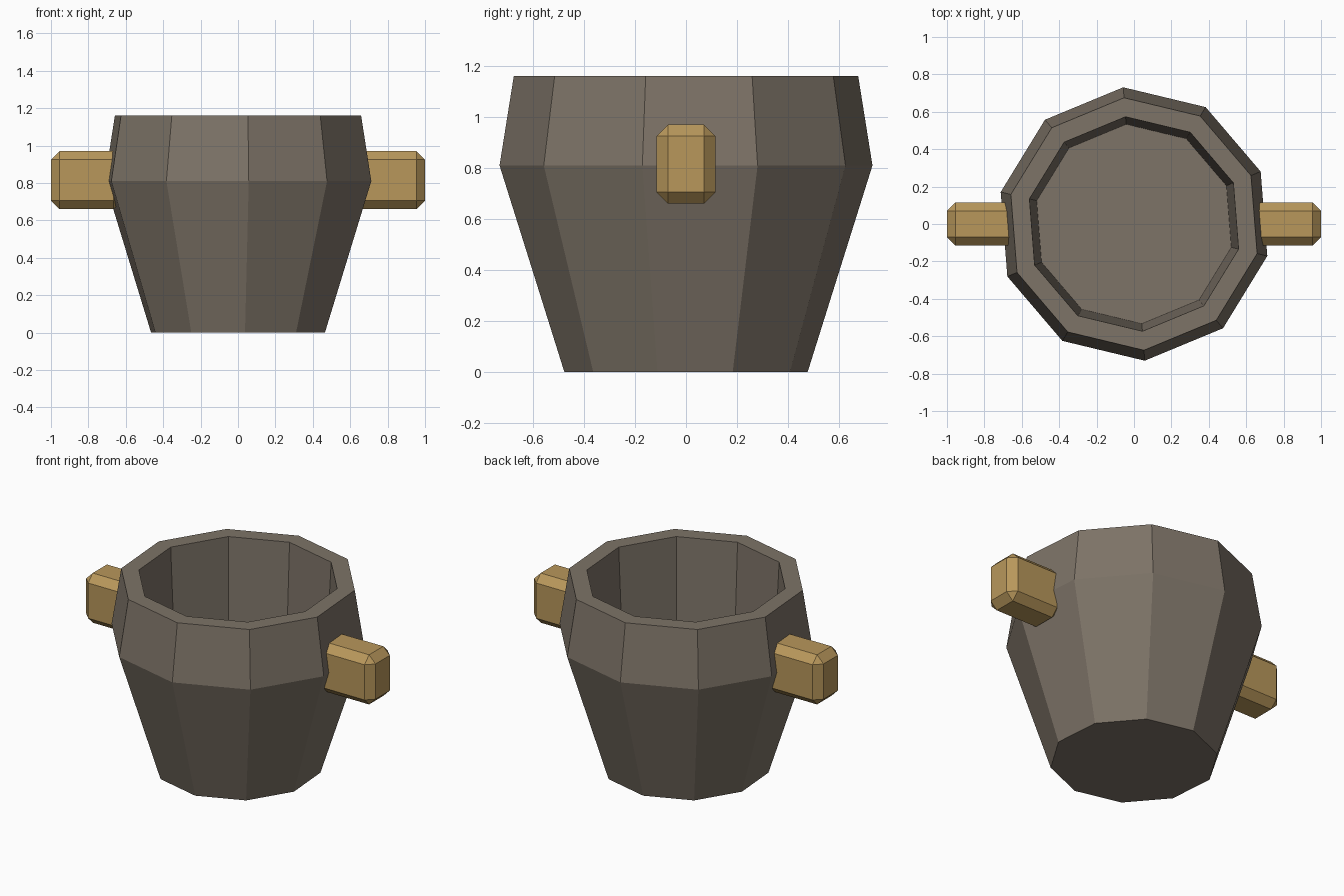
import bpy, bmesh, math

if "Cube" in bpy.data.objects:
    bpy.data.objects.remove(bpy.data.objects["Cube"])

SIDES = 10
TURN = math.radians(-13.5)


def material(name, rgb):
    m = bpy.data.materials.new(name)
    m.diffuse_color = (*rgb, 1)
    m.use_nodes = True
    m.node_tree.nodes["Principled BSDF"].inputs["Base Color"].default_value = m.diffuse_color
    return m


def add_object(name, bm, mat):
    bmesh.ops.recalc_face_normals(bm, faces=bm.faces)
    mesh = bpy.data.meshes.new(name)
    bm.to_mesh(mesh)
    bm.free()
    mesh.materials.append(mat)
    ob = bpy.data.objects.new(name, mesh)
    bpy.context.collection.objects.link(ob)
    return ob


stone = material("dark stone", (0.205, 0.172, 0.136))
brass = material("brass", (0.48, 0.31, 0.105))

# Pot: ten-sided profile (radius, height) from the base, over the rim, to the inner floor
profile = [(0.478, 0), (0.733, 0.81), (0.677, 1.16), (0.575, 1.16), (0.535, 0.38)]
bm = bmesh.new()
rings = []
for r, z in profile:
    angles = [TURN + math.tau * i / SIDES for i in range(SIDES)]
    rings.append([bm.verts.new((r * math.cos(a), r * math.sin(a), z)) for a in angles])
for low, high in zip(rings, rings[1:]):
    for i in range(SIDES):
        j = (i + 1) % SIDES
        bm.faces.new((low[i], low[j], high[j], high[i]))
bm.faces.new(rings[0])    # underside
bm.faces.new(rings[-1])   # inner floor
add_object("pot", bm, stone)

# Side handles: chamfered blocks set into the wall
for side, name in ((-1, "left_handle"), (1, "right_handle")):
    bm = bmesh.new()
    bmesh.ops.create_cube(bm, size=1)
    bmesh.ops.scale(bm, vec=(0.38, 0.23, 0.31), verts=bm.verts)
    bmesh.ops.translate(bm, vec=(side * 0.81, 0, 0.815), verts=bm.verts)
    bmesh.ops.bevel(bm, geom=bm.edges[:], offset=0.045, segments=1, affect='EDGES')
    add_object(name, bm, brass)
